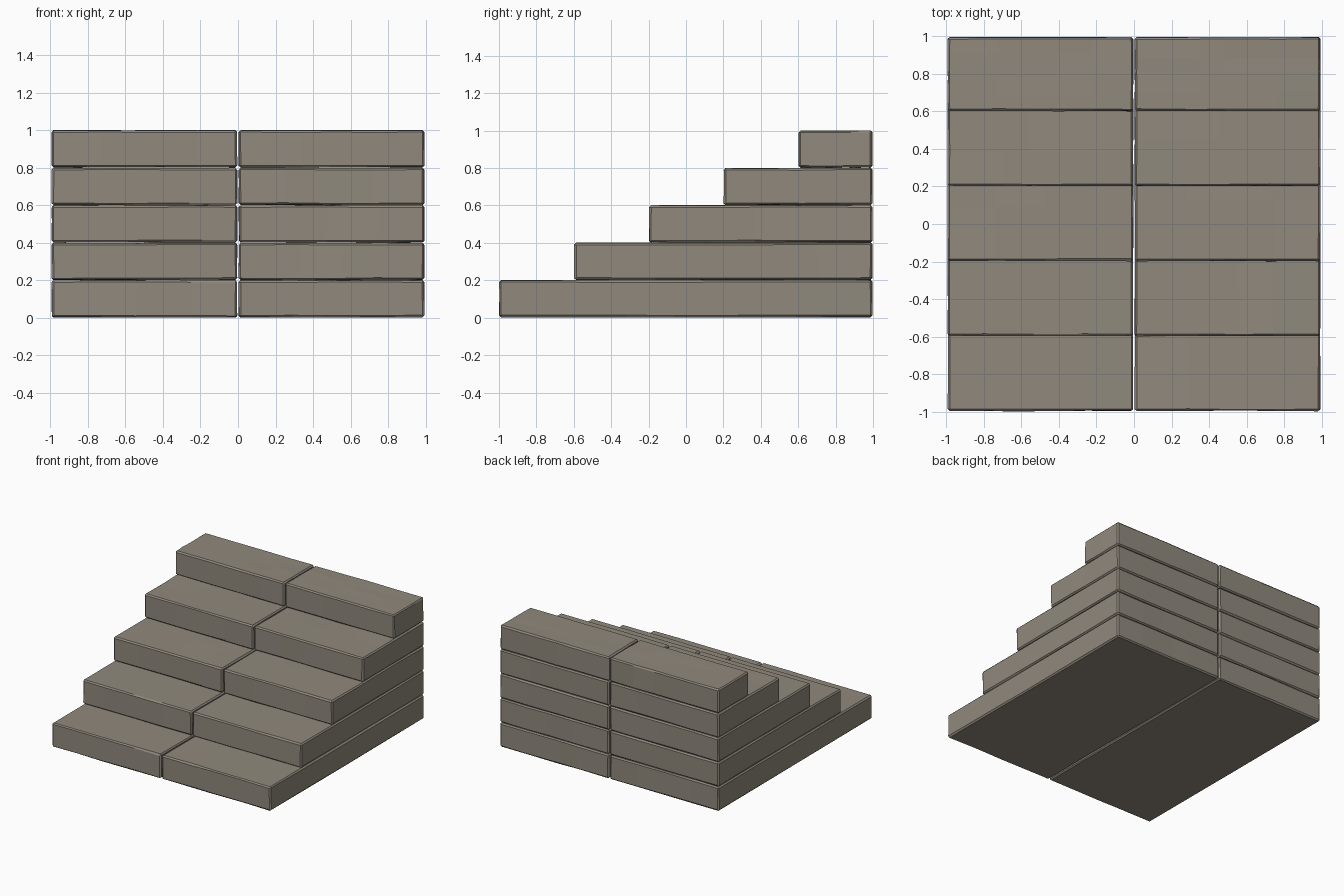
import bpy, bmesh, random
from mathutils import Vector

if "Cube" in bpy.data.objects:
    bpy.data.objects.remove(bpy.data.objects["Cube"])

random.seed(4)
STEPS, RISE, TREAD = 5, 0.2, 0.4

stone = bpy.data.materials.new("warm_grey_stone")
stone.diffuse_color = (0.28, 0.25, 0.205, 1)
stone.use_nodes = True
stone.node_tree.nodes["Principled BSDF"].inputs["Base Color"].default_value = stone.diffuse_color


def stone_block(name, lo, hi):
    """Bevelled slab with slightly worn, uneven edges."""
    bm = bmesh.new()
    bmesh.ops.create_cube(bm, size=1)
    lo, hi = Vector(lo), Vector(hi)
    for v in bm.verts:
        v.co = Vector([(lo[k] + hi[k]) / 2 + v.co[k] * (hi[k] - lo[k]) for k in range(3)])
    bmesh.ops.bevel(bm, geom=bm.edges[:], offset=0.01, segments=1, affect='EDGES')
    # extra cuts along the length and depth give the edges points to waver at
    for axis in (0, 1):
        for t in (0.27, 0.52, 0.77):
            p = lo.lerp(hi, t + random.uniform(-0.08, 0.08))
            n = Vector((1, 0, 0)) if axis == 0 else Vector((0, 1, 0))
            bmesh.ops.bisect_plane(bm, geom=bm.verts[:] + bm.edges[:] + bm.faces[:],
                                   plane_co=p, plane_no=n)
    for v in bm.verts:
        v.co += Vector([random.uniform(-0.002, 0.002) for _ in range(3)])
        v.co.z = max(v.co.z, 0)
    bmesh.ops.recalc_face_normals(bm, faces=bm.faces[:])
    mesh = bpy.data.meshes.new(name)
    bm.to_mesh(mesh)
    bm.free()
    mesh.materials.append(stone)
    bpy.context.collection.objects.link(bpy.data.objects.new(name, mesh))


# two slabs side by side per step, all running to the back
for i in range(STEPS):
    y0, z0 = -0.997 + TREAD * i, RISE * i
    for side, x0, x1 in (("left", -0.993, -0.005), ("right", 0.005, 0.993)):
        stone_block(f"step_{i + 1}_{side}", (x0, y0, z0 + 0.003), (x1, 0.996, z0 + 0.2))
